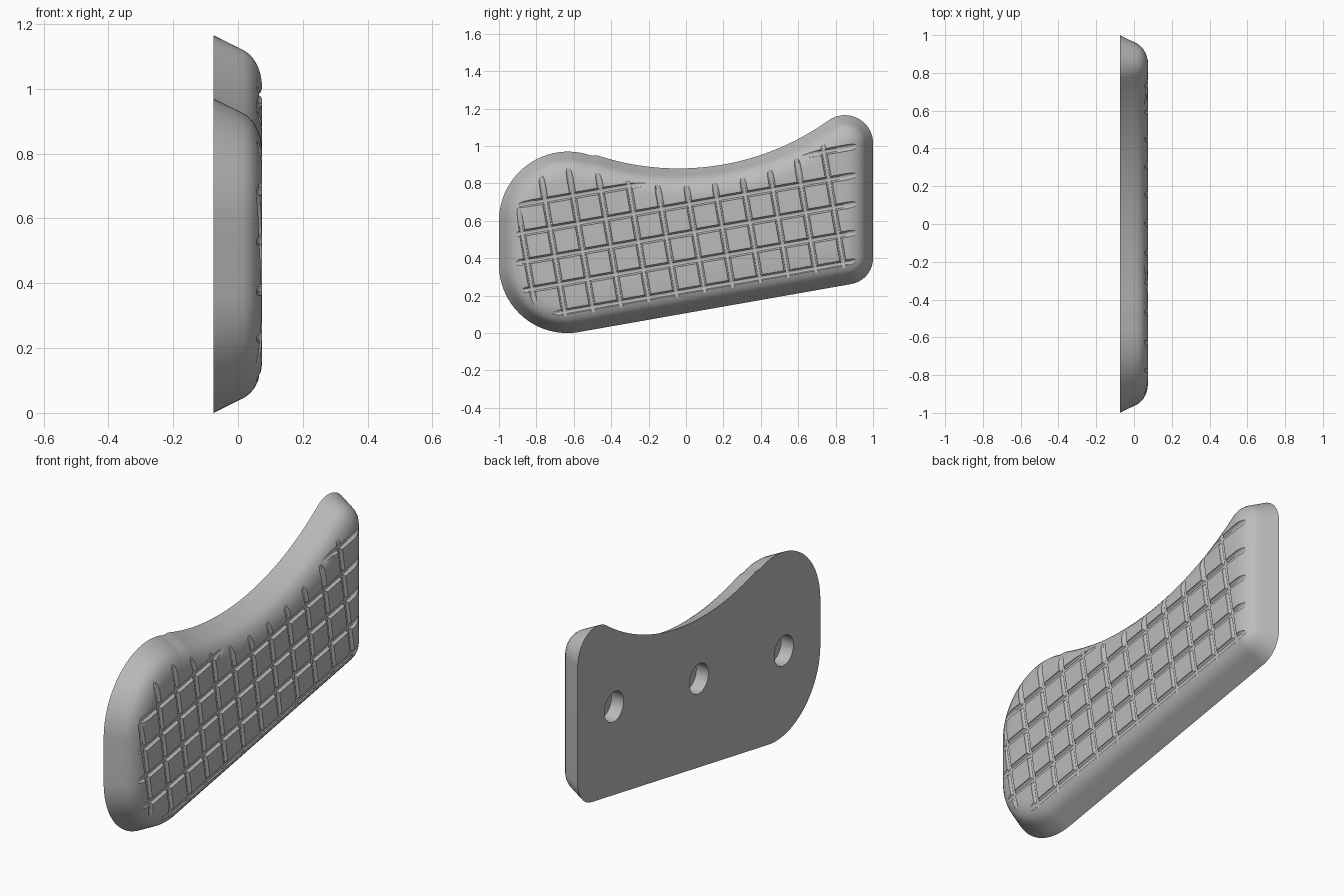
import bpy, bmesh, math
from mathutils import Vector, Matrix

if "Cube" in bpy.data.objects:
    bpy.data.objects.remove(bpy.data.objects["Cube"], do_unlink=True)

GREY = (0.5, 0.5, 0.5, 1)
mat = bpy.data.materials.new("plain grey")
mat.use_nodes = True
mat.diffuse_color = GREY
mat.node_tree.nodes["Principled BSDF"].inputs["Base Color"].default_value = GREY

TILT = math.radians(9.9)          # slope of the lower edge, grooves and holes
ALONG = Vector((0, math.cos(TILT), math.sin(TILT)))
ACROSS = Vector((0, -math.sin(TILT), math.cos(TILT)))


def make_object(name, bm):
    bmesh.ops.recalc_face_normals(bm, faces=bm.faces[:])
    mesh = bpy.data.meshes.new(name)
    bm.to_mesh(mesh)
    bm.free()
    mesh.materials.append(mat)
    ob = bpy.data.objects.new(name, mesh)
    bpy.context.collection.objects.link(ob)
    return ob


def add_cylinder(bm, centre, axis, radius, length, sides):
    turn = Vector((0, 0, 1)).rotation_difference(axis).to_matrix().to_4x4()
    bmesh.ops.create_cone(bm, cap_ends=True, segments=sides, radius1=radius,
                          radius2=radius, depth=length,
                          matrix=Matrix.Translation(centre) @ turn)


# Outline in (y, z): tangent arcs given as centre, radius, start, end, steps.
# A negative radius marks the hollow arc, which grows as the outline is inset.
ARCS = [
    (0.86, 0.40, 0.14, -80.1, 0, 14),       # lower back corner
    (0.85, 1.015, 0.15, 0, 125.6, 20),      # upper back tip
    (-0.04, 2.26, -1.38, -54.4, -109.6, 36),  # hollow top edge
    (-0.63, 0.60, 0.37, 70.4, 180, 24),     # front lobe, upper
    (-0.635, 0.365, 0.365, 180, 279.9, 24),  # front lobe, lower
]
# Rounded side as (inset, x)
PROFILE = [(0, -0.075), (0.037, 0.0), (0.047, 0.02), (0.06, 0.037),
           (0.077, 0.051), (0.098, 0.062), (0.122, 0.070), (0.146, 0.0735)]


def outline(inset):
    pts = []
    for cy, cz, r, a0, a1, n in ARCS:
        rad = abs(r - inset)
        first = 1 if r < 0 else 0
        last = n if r < 0 else n + 1        # skip points shared with neighbours
        for i in range(first, last):
            a = math.radians(a0 + (a1 - a0) * i / n)
            pts.append((cy + rad * math.cos(a), cz + rad * math.sin(a)))
    return pts


# Plate body
bm = bmesh.new()
rings = [[bm.verts.new((x, y, z)) for y, z in outline(d)] for d, x in PROFILE]
for lo, hi in zip(rings, rings[1:]):
    n = len(lo)
    for i in range(n):
        j = (i + 1) % n
        bm.faces.new((lo[i], lo[j], hi[j], hi[i]))
bm.faces.new(rings[0])
bm.faces.new(rings[-1])
body = make_object("grip_plate", bm)

# Cutters for the long grooves, the cross grooves and the blind holes
GROOVE_X, GROOVE_R = 0.0745, 0.0175
bm = bmesh.new()
for k in range(5):
    add_cylinder(bm, Vector((GROOVE_X, 0, 0.225 + 0.1537 * k)), ALONG,
                 GROOVE_R, 2.4, 12)
long_cutter = make_object("long_groove_cutter", bm)

bm = bmesh.new()
for k in range(-6, 6):
    add_cylinder(bm, Vector((GROOVE_X, 0.051 + 0.1535 * k, 0.5)), ACROSS,
                 GROOVE_R - 0.0003, 2.0, 12)
cross_cutter = make_object("cross_groove_cutter", bm)

bm = bmesh.new()
for k in (-1, 0, 1):
    add_cylinder(bm, Vector((-0.075, 0.70 * k, 0.568 + 0.121 * k)),
                 Vector((1, 0, 0)), 0.078, 0.14, 32)
hole_cutter = make_object("hole_cutter", bm)

bpy.ops.object.select_all(action='DESELECT')
body.select_set(True)
bpy.context.view_layer.objects.active = body
for cutter in (hole_cutter, long_cutter, cross_cutter):
    mod = body.modifiers.new(cutter.name, 'BOOLEAN')
    mod.operation = 'DIFFERENCE'
    mod.solver = 'EXACT'
    mod.object = cutter
    bpy.ops.object.modifier_apply(modifier=mod.name)
    bpy.data.objects.remove(cutter, do_unlink=True)

bpy.ops.object.shade_smooth_by_angle(angle=math.radians(28))
